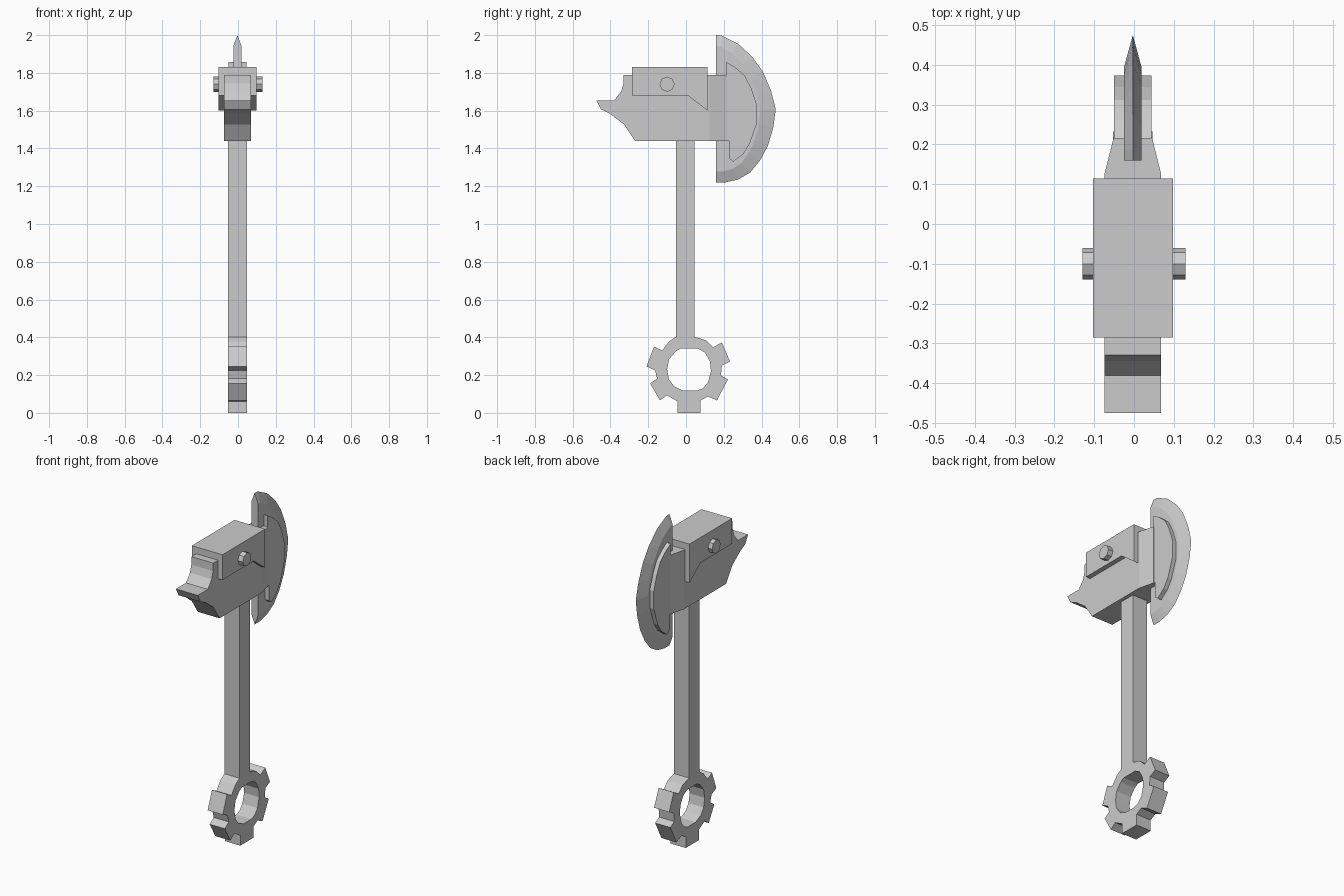
import bpy, bmesh, math

if "Cube" in bpy.data.objects:
    bpy.data.objects.remove(bpy.data.objects["Cube"])

CX = -0.003  # common centre plane of the head


def plate(name, loops, half, cx=CX):
    """Flat side profile(s) in (y, z), extruded along x; extra loops are holes."""
    cu = bpy.data.curves.new(name, 'CURVE')
    cu.dimensions = '2D'
    cu.fill_mode = 'BOTH'
    cu.extrude = half
    for pts in loops:
        sp = cu.splines.new('POLY')
        sp.points.add(len(pts) - 1)
        for p, (y, z) in zip(sp.points, pts):
            p.co = (y, z, 0, 1)
        sp.use_cyclic_u = True
        sp.use_smooth = False
    ob = bpy.data.objects.new(name, cu)
    bpy.context.collection.objects.link(ob)
    ob.rotation_euler = (math.pi / 2, 0, math.pi / 2)
    ob.location.x = cx
    bpy.ops.object.select_all(action='DESELECT')
    ob.select_set(True)
    bpy.context.view_layer.objects.active = ob
    bpy.ops.object.convert(target='MESH')
    return bpy.context.object


def loft(name, rings):
    """Join equal-length closed rings of points and cap both ends."""
    bm = bmesh.new()
    rows = [[bm.verts.new(p) for p in r] for r in rings]
    n = len(rows[0])
    for a, b in zip(rows, rows[1:]):
        for i in range(n):
            j = (i + 1) % n
            bm.faces.new((a[i], a[j], b[j], b[i]))
    bm.faces.new(rows[0])
    bm.faces.new(rows[-1])
    bmesh.ops.remove_doubles(bm, verts=bm.verts, dist=1e-5)
    bmesh.ops.recalc_face_normals(bm, faces=bm.faces)
    me = bpy.data.meshes.new(name)
    bm.to_mesh(me)
    bm.free()
    ob = bpy.data.objects.new(name, me)
    bpy.context.collection.objects.link(ob)
    return ob


# Handle with its cog-shaped pommel
plate("handle", [[(-.053, .39), (.046, .39), (.046, 1.45), (-.053, 1.45)]], .0495)
cog = [(-.053, .403), (-.09, .378), (-.127, .33), (-.169, .352), (-.209, .246),
       (-.164, .225), (-.153, .182), (-.19, .156), (-.138, .066), (-.101, .093),
       (-.045, .061), (-.045, 0), (.077, 0), (.077, .066), (.116, .087),
       (.164, .066), (.222, .177), (.185, .198), (.19, .251), (.233, .272),
       (.19, .373), (.143, .347), (.106, .384), (.046, .403)]
hole = [(-.1, .23), (-.09, .283), (-.055, .325), (-.03, .34), (.063, .34), (.1, .32),
        (.127, .272), (.132, .22), (.116, .161), (.09, .13), (.058, .118),
        (-.016, .118), (-.063, .14), (-.09, .177)]
plate("pommel_cog", [cog, hole], .0495)

# Head core with the rear spike
plate("head_core", [[(-.33, 1.79), (-.331, 1.743), (-.344, 1.70), (-.381, 1.654),
                     (-.475, 1.654), (-.45, 1.607), (-.4, 1.582), (-.328, 1.527),
                     (-.27, 1.44), (.125, 1.44), (.125, 1.79)]], .0715)

# Tapered neck behind the blade
loft("neck", [[(CX - w, y, 1.44), (CX + w, y, 1.44), (CX + w, y, 1.79), (CX - w, y, 1.79)]
              for y, w in ((.125, .0715), (.218, .048))])

# Crescent cheek plates clamping the blade
plate("blade_cheek", [[(.215, 1.857), (.26, 1.83), (.312, 1.785), (.345, 1.72),
                       (.374, 1.635), (.374, 1.53), (.335, 1.42), (.302, 1.37),
                       (.25, 1.33), (.228, 1.347), (.228, 1.44), (.215, 1.44)]], .047)

# Housing over the head
plate("housing", [[(-.285, 1.83), (.115, 1.83), (.115, 1.60), (.01, 1.68),
                   (-.285, 1.68)]], .1005)

# Bolts through the housing
for side in (-1, 1):
    bpy.ops.mesh.primitive_cylinder_add(vertices=8, radius=.04, depth=.05,
                                        location=(side * .104, -.1, 1.74),
                                        rotation=(0, math.pi / 2, 0))
    bpy.context.object.name = "bolt_left" if side < 0 else "bolt_right"

# Crescent blade: flat body bevelled to a sharp outer edge
edge = [(.16, 2.0), (.19, 1.997), (.275, 1.955), (.35, 1.886), (.407, 1.807),
        (.45, 1.706), (.475, 1.606), (.462, 1.51), (.434, 1.415), (.392, 1.336),
        (.339, 1.272), (.275, 1.235), (.206, 1.22), (.16, 1.22)]
body = [(.16 + (y - .16) * .745, 1.61 + (z - 1.61) * .85) for y, z in edge]
loft("blade", [[(CX - .022, y, z) for y, z in body],
               [(CX, y, z) for y, z in edge],
               [(CX + .022, y, z) for y, z in body]])
